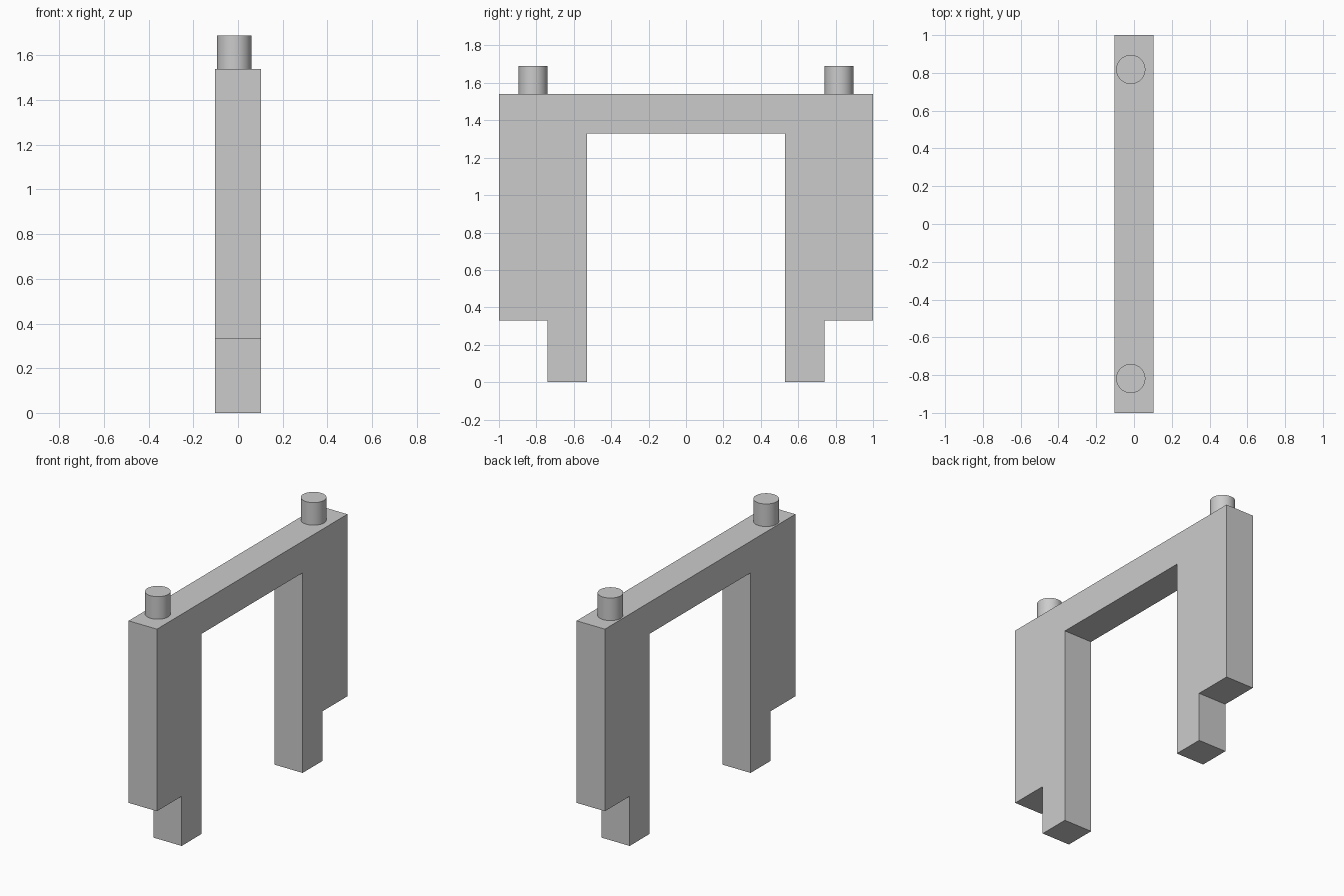
import bpy, bmesh, math

cube = bpy.data.objects.get("Cube")
if cube:
    bpy.data.objects.remove(cube, do_unlink=True)

# Single plain grey
GREY = (0.6, 0.6, 0.6, 1.0)
grey = bpy.data.materials.new("plain grey")
grey.use_nodes = True
grey.diffuse_color = GREY
grey.node_tree.nodes["Principled BSDF"].inputs["Base Color"].default_value = GREY

HALF_THICK = 0.104
TOP = 1.54
PEG_RADIUS, PEG_HEIGHT, PEG_X, PEG_Y = 0.077, 0.15, -0.017, 0.818


def add_frame():
    """Arch with stepped feet: half outline mirrored in y, extruded along x."""
    half = [(0.53, 1.33), (0.53, 0), (0.74, 0), (0.74, 0.33), (1, 0.33), (1, TOP)]
    outline = half + [(-y, z) for y, z in reversed(half)]
    bm = bmesh.new()
    face = bm.faces.new([bm.verts.new((-HALF_THICK, y, z)) for y, z in outline])
    side = bmesh.ops.extrude_face_region(bm, geom=[face])
    moved = [v for v in side["geom"] if isinstance(v, bmesh.types.BMVert)]
    bmesh.ops.translate(bm, verts=moved, vec=(2 * HALF_THICK, 0, 0))
    bmesh.ops.recalc_face_normals(bm, faces=bm.faces)
    mesh = bpy.data.meshes.new("arch_frame")
    bm.to_mesh(mesh)
    bm.free()
    mesh.materials.append(grey)
    bpy.context.collection.objects.link(bpy.data.objects.new("arch_frame", mesh))


def add_peg(name, y):
    """Round peg standing on the top beam."""
    bpy.ops.mesh.primitive_cylinder_add(
        vertices=48, radius=PEG_RADIUS, depth=PEG_HEIGHT,
        location=(PEG_X, y, TOP + PEG_HEIGHT / 2))
    peg = bpy.context.object
    peg.name = name
    peg.data.materials.append(grey)
    bpy.ops.object.shade_smooth_by_angle(angle=math.radians(30))


add_frame()
add_peg("front_peg", -PEG_Y)
add_peg("back_peg", PEG_Y)
